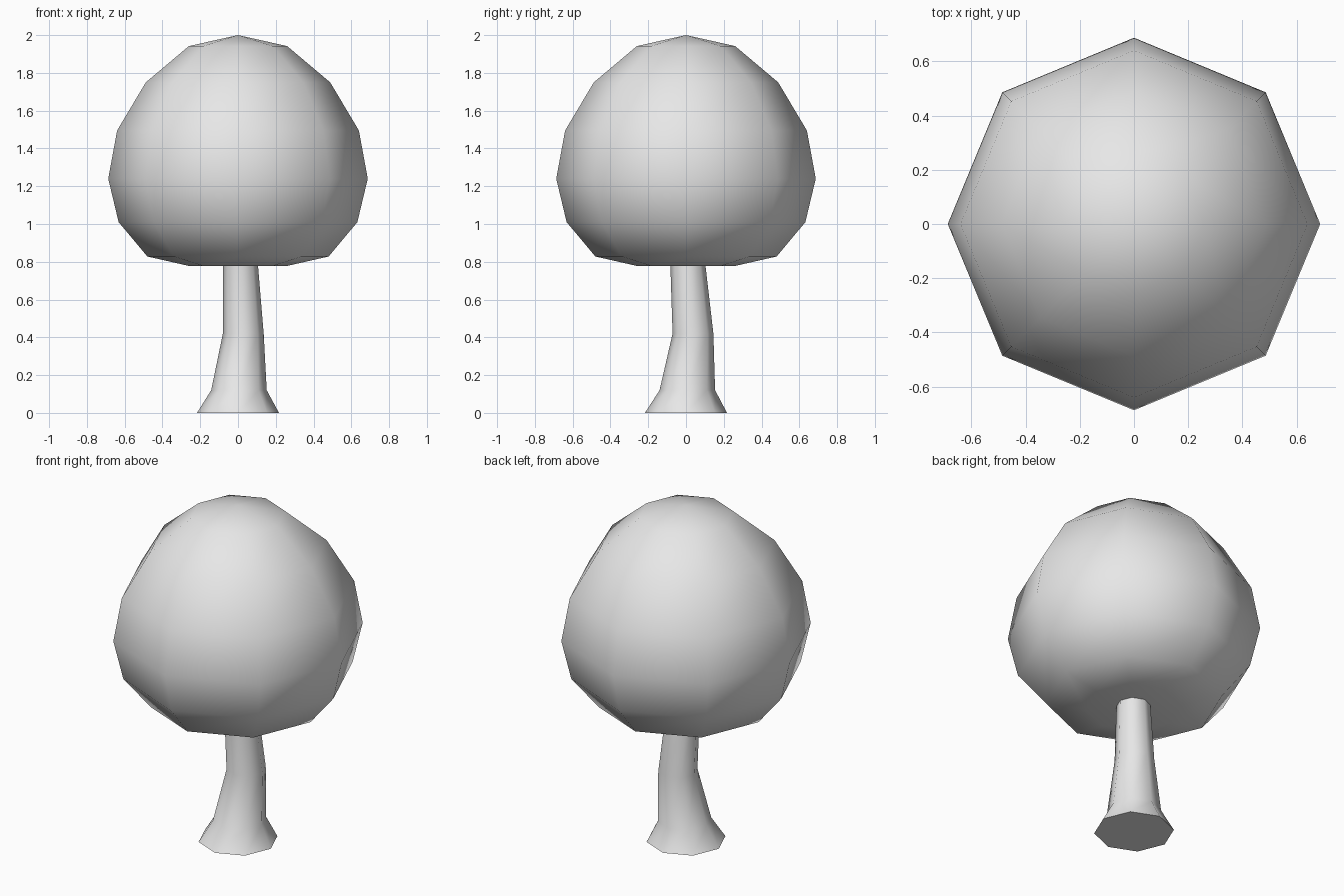
import bpy
import bmesh
from math import cos, sin, pi, radians

SIDES = 8

cube = bpy.data.objects.get("Cube")
if cube:
    bpy.data.objects.remove(cube, do_unlink=True)

grey = bpy.data.materials.new("light_grey")
grey.use_nodes = True
colour = (0.8, 0.8, 0.8, 1)
grey.diffuse_color = colour
grey.node_tree.nodes["Principled BSDF"].inputs["Base Color"].default_value = colour


def loft(name, rings, bottom=None, top=None, smooth_angle=60):
    """Skin rings of (x, y, z, radius); each end is a pole height or a flat cap."""
    bm = bmesh.new()
    loops = [[bm.verts.new((x + r * cos(2 * pi * i / SIDES),
                            y + r * sin(2 * pi * i / SIDES), z))
              for i in range(SIDES)] for x, y, z, r in rings]
    for low, high in zip(loops, loops[1:]):
        for i in range(SIDES):
            j = (i + 1) % SIDES
            bm.faces.new((low[i], low[j], high[j], high[i]))
    for loop, pole in ((loops[0][::-1], bottom), (loops[-1], top)):
        if pole is None:
            bm.faces.new(loop)
        else:
            tip = bm.verts.new((0, 0, pole))
            for i in range(SIDES):
                bm.faces.new((loop[i], loop[(i + 1) % SIDES], tip))
    mesh = bpy.data.meshes.new(name)
    bm.to_mesh(mesh)
    bm.free()
    mesh.materials.append(grey)
    obj = bpy.data.objects.new(name, mesh)
    bpy.context.collection.objects.link(obj)
    bpy.ops.object.select_all(action="DESELECT")
    obj.select_set(True)
    bpy.context.view_layer.objects.active = obj
    bpy.ops.object.shade_smooth_by_angle(angle=radians(smooth_angle))
    return obj


# Trunk: flared foot and a slight bend, ending inside the crown
loft("trunk", [(0, 0, 0, 0.217),
               (0.005, 0.007, 0.12, 0.147),
               (0.028, 0.037, 0.42, 0.108),
               (0.01, 0.005, 0.85, 0.09)])

# Crown: rounded ball with a flattened underside
crown_profile = [(0.26, 0.778), (0.48, 0.828), (0.632, 1.01), (0.687, 1.24),
                 (0.64, 1.495), (0.488, 1.75), (0.26, 1.942)]
loft("crown", [(0, 0, z, r) for r, z in crown_profile],
     bottom=0.778, top=2.0, smooth_angle=80)
